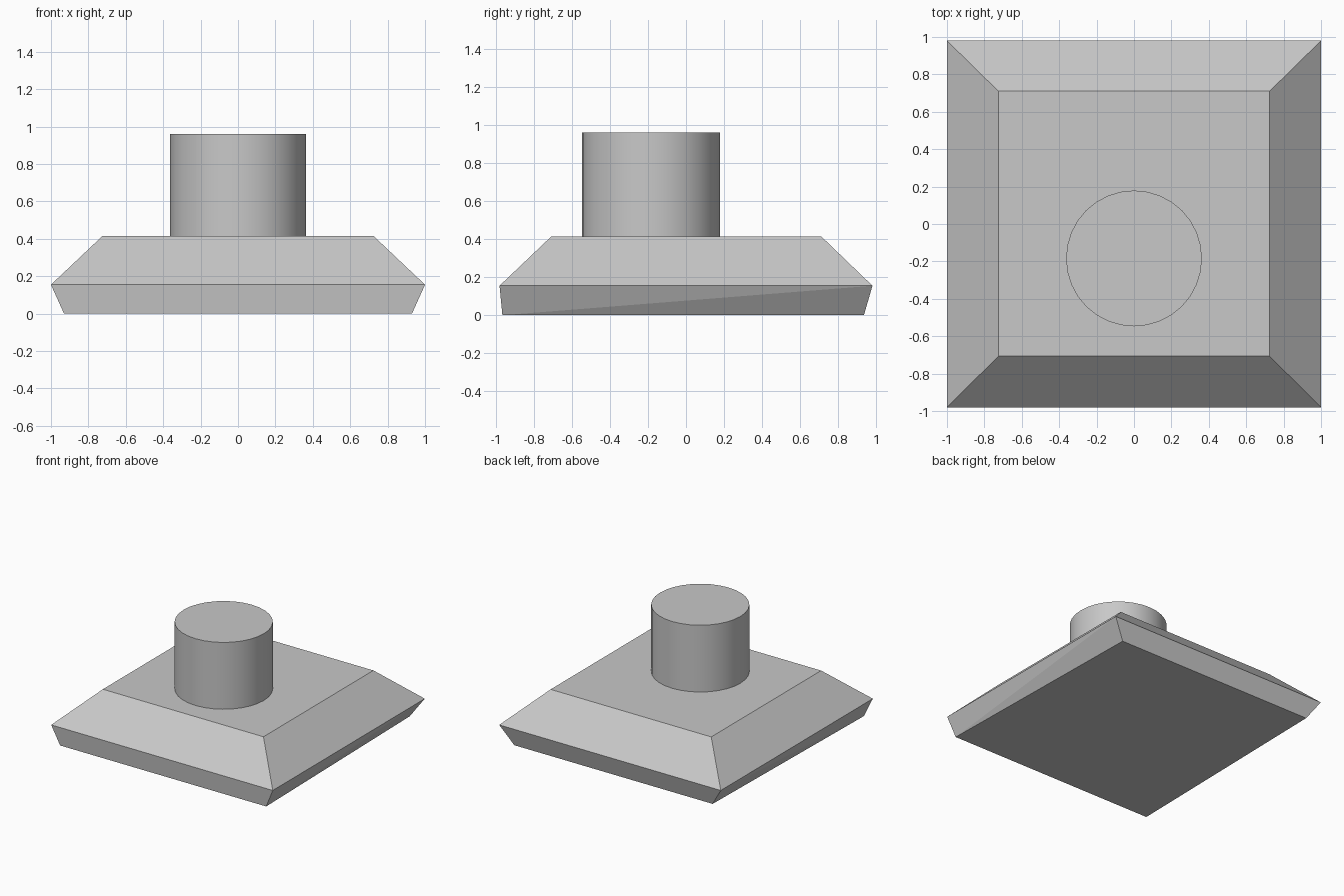
import bpy
import bmesh

cube = bpy.data.objects.get("Cube")
if cube:
    bpy.data.objects.remove(cube, do_unlink=True)

grey = bpy.data.materials.new("plain_grey")
grey.use_nodes = True
colour = (0.58, 0.58, 0.58, 1)
grey.diffuse_color = colour
grey.node_tree.nodes["Principled BSDF"].inputs["Base Color"].default_value = colour


def add_object(name, bm):
    bmesh.ops.recalc_face_normals(bm, faces=bm.faces)
    mesh = bpy.data.meshes.new(name)
    bm.to_mesh(mesh)
    bm.free()
    mesh.materials.append(grey)
    obj = bpy.data.objects.new(name, mesh)
    bpy.context.collection.objects.link(obj)
    return obj


# Bevelled base: each level is (z, front y, back y, front half width, back half width)
levels = [
    (0.0, -0.965, 0.935, 0.93, 0.895),
    (0.155, -0.98, 0.98, 1.0, 1.0),
    (0.415, -0.707, 0.71, 0.725, 0.725),
]
bm = bmesh.new()
rings = []
for z, front, back, wf, wb in levels:
    corners = [(-wf, front), (wf, front), (wb, back), (-wb, back)]
    rings.append([bm.verts.new((x, y, z)) for x, y in corners])
bm.faces.new(rings[0][::-1])
bm.faces.new(rings[-1])
for low, high in zip(rings, rings[1:]):
    for i in range(4):
        j = (i + 1) % 4
        quad = (low[i], low[j], high[j], high[i])
        # The lower left and right sides are twisted, so split them from front to back
        if low is rings[0] and i == 1:
            bm.faces.new((quad[0], quad[1], quad[2]))
            bm.faces.new((quad[0], quad[2], quad[3]))
        elif low is rings[0] and i == 3:
            bm.faces.new((quad[0], quad[1], quad[3]))
            bm.faces.new((quad[1], quad[2], quad[3]))
        else:
            bm.faces.new(quad)
add_object("bevelled_base", bm)

# Round post standing forward of the base centre
bottom, top = 0.415, 0.96
bm = bmesh.new()
bmesh.ops.create_cone(bm, cap_ends=True, segments=32, radius1=0.363,
                      radius2=0.363, depth=top - bottom)
bmesh.ops.translate(bm, verts=bm.verts, vec=(0, -0.184, (top + bottom) / 2))
post = add_object("round_post", bm)
bpy.ops.object.select_all(action="DESELECT")
post.select_set(True)
bpy.context.view_layer.objects.active = post
bpy.ops.object.shade_smooth_by_angle()
